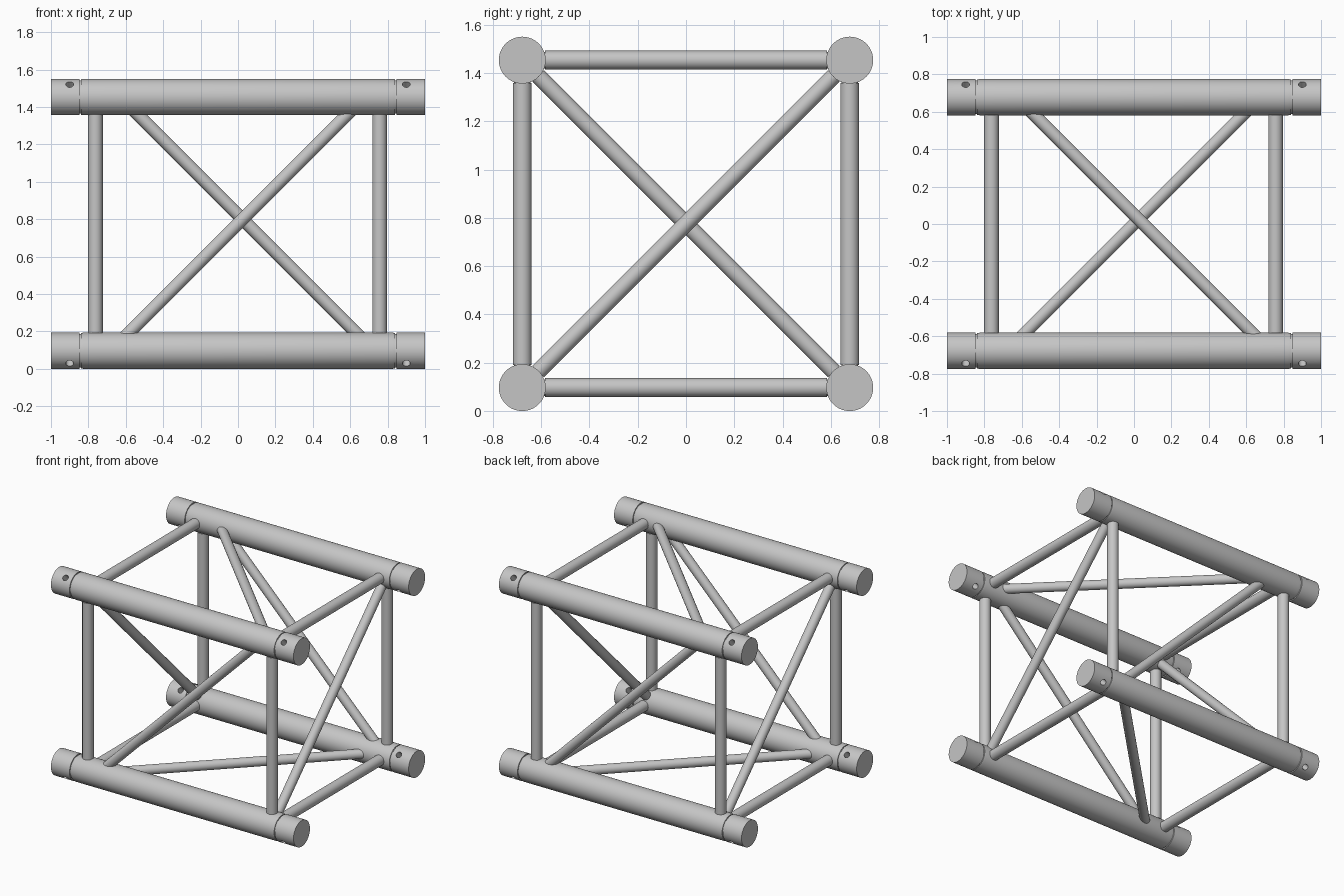
import bpy, bmesh, math
from mathutils import Vector

if "Cube" in bpy.data.objects:
    bpy.data.objects.remove(bpy.data.objects["Cube"], do_unlink=True)

CHORD_R = 0.097      # main tube radius
OFF = 0.678          # tube axis distance from the centre line
MID = 0.775          # height of the centre line
BRACE_R = 0.039
DIAG_R = 0.034

metal = bpy.data.materials.new("light_grey_metal")
metal.use_nodes = True
grey = (0.56, 0.56, 0.56, 1)
metal.diffuse_color = grey
metal.node_tree.nodes["Principled BSDF"].inputs["Base Color"].default_value = grey


def make_object(name, bm):
    bmesh.ops.recalc_face_normals(bm, faces=bm.faces)
    mesh = bpy.data.meshes.new(name)
    bm.to_mesh(mesh)
    bm.free()
    mesh.materials.append(metal)
    ob = bpy.data.objects.new(name, mesh)
    bpy.context.collection.objects.link(ob)
    return ob


def smooth(ob):
    bpy.ops.object.select_all(action='DESELECT')
    ob.select_set(True)
    bpy.context.view_layer.objects.active = ob
    bpy.ops.object.shade_smooth_by_angle(angle=math.radians(30))


def rod(name, a, b, r, segments=32):
    """Closed cylinder running from point a to point b."""
    a, b = Vector(a), Vector(b)
    bm = bmesh.new()
    bmesh.ops.create_cone(bm, cap_ends=True, segments=segments,
                          radius1=r, radius2=r, depth=(b - a).length)
    ob = make_object(name, bm)
    ob.rotation_mode = 'QUATERNION'
    ob.rotation_quaternion = (b - a).to_track_quat('Z', 'Y')
    ob.location = (a + b) / 2
    smooth(ob)
    return ob


def lathe_x(name, profile, segments=64):
    """Solid turned around the x axis from (x, radius) pairs."""
    bm = bmesh.new()
    rings = []
    for x, r in profile:
        angles = [2 * math.pi * i / segments for i in range(segments)]
        rings.append([bm.verts.new((x, r * math.cos(t), r * math.sin(t))) for t in angles])
    for p, q in zip(rings, rings[1:]):
        for i in range(segments):
            j = (i + 1) % segments
            bm.faces.new((p[i], p[j], q[j], q[i]))
    bm.faces.new(rings[0])
    bm.faces.new(rings[-1])
    return make_object(name, bm)


# Main tubes with a groove near each end and a diagonal pin hole through each end
half = [(1.0, CHORD_R), (0.847, CHORD_R), (0.847, 0.089), (0.839, 0.089),
        (0.839, 0.095), (0.823, CHORD_R)]
profile = [(-x, r) for x, r in half] + half[::-1]
sides = {"front": -1, "back": 1}
levels = {"bottom": -1, "top": 1}
for side, sy in sides.items():
    for level, sz in levels.items():
        tube = lathe_x(f"{level}_{side}_tube", profile)
        centre = Vector((0, sy * OFF, MID + sz * OFF))
        tube.location = centre
        reach = Vector((0, sy, sz)) * 0.12
        for x in (-0.9, 0.9):
            at = centre + Vector((x, 0, 0))
            cutter = rod("pin_hole_cutter", at - reach, at + reach, 0.021, 24)
            cutter.hide_render = True
            bpy.context.view_layer.update()
            cut = tube.modifiers.new("pin_hole", 'BOOLEAN')
            cut.operation = 'DIFFERENCE'
            cut.solver = 'EXACT'
            cut.object = cutter
            bpy.context.view_layer.objects.active = tube
            bpy.ops.object.modifier_apply(modifier=cut.name)
            bpy.data.objects.remove(cutter, do_unlink=True)
        smooth(tube)

# Square end frames: uprights, cross bars and one diagonal in each
GAP = OFF - CHORD_R + 0.003
for end, x, tilt in (("right", -0.762, -1), ("left", 0.757, 1)):
    for side, sy in sides.items():
        y = sy * OFF
        rod(f"{end}_{side}_upright", (x, y, MID - GAP), (x, y, MID + GAP), BRACE_R)
    for level, sz in levels.items():
        z = MID + sz * OFF
        rod(f"{end}_{level}_crossbar", (x, -GAP, z), (x, GAP, z), BRACE_R)
    d = OFF - 0.066
    rod(f"{end}_end_diagonal", (x, -d, MID - tilt * d), (x, d, MID + tilt * d), DIAG_R)

# Long diagonals, one on each of the four long faces
D = 0.64
for name, sign, shift in (("front", -1, 0.0), ("back", 1, 0.05)):
    y = sign * OFF
    rod(f"{name}_diagonal", (shift - D, y, MID + sign * D),
        (shift + D, y, MID - sign * D), DIAG_R)
for name, sign, shift in (("bottom", -1, 0.0), ("top", 1, 0.05)):
    z = MID + sign * OFF
    rod(f"{name}_diagonal", (shift - D, sign * D, z),
        (shift + D, -sign * D, z), DIAG_R)
